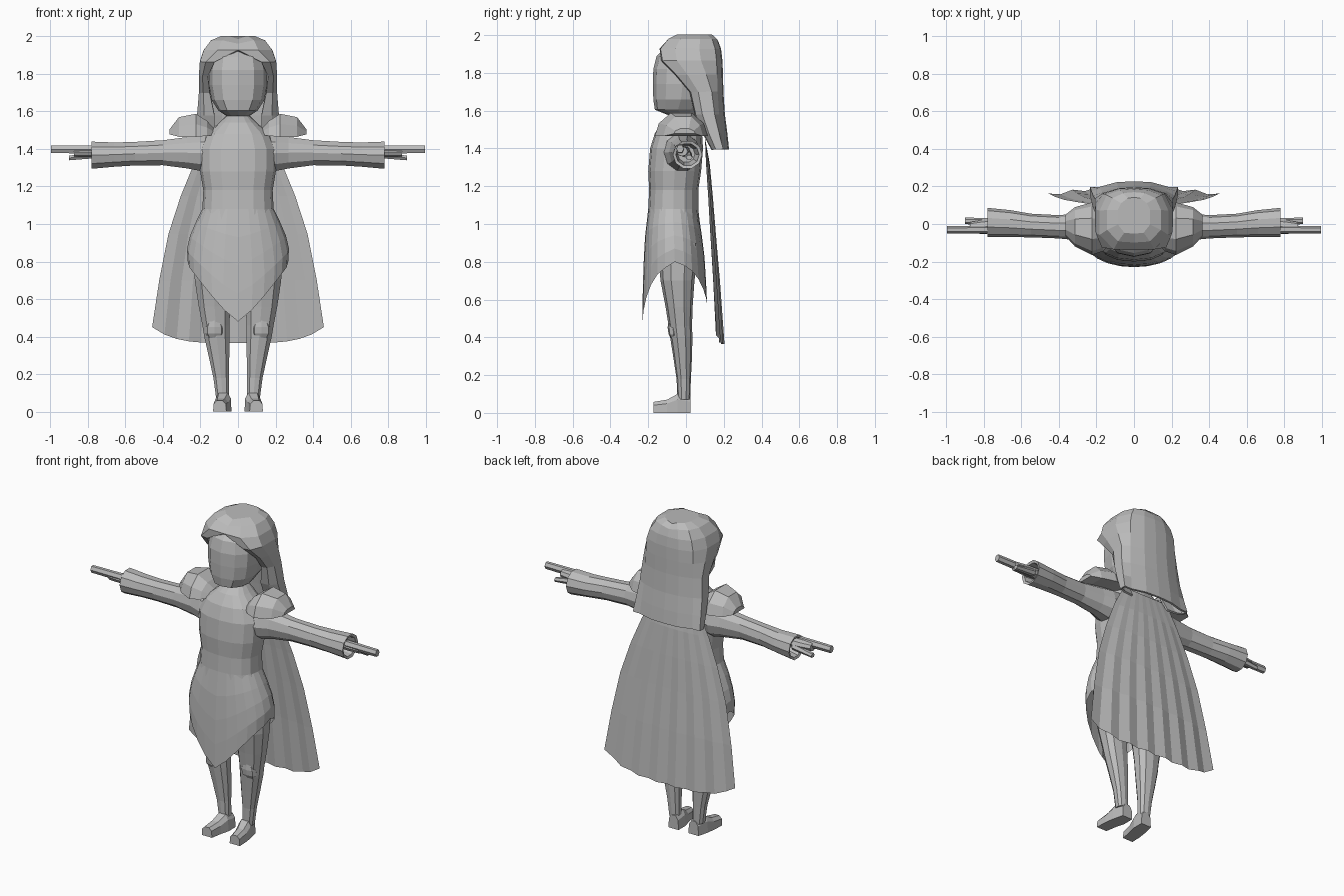
import bpy, bmesh, math
from mathutils import Vector

grey = bpy.data.materials.new("plain_grey")
grey.diffuse_color = (0.50, 0.50, 0.50, 1)


def loft(name, rows, closed=True, caps=(True, True), side=1, thick=0):
    """Skin a list of point rows; side=-1 mirrors in x."""
    bm = bmesh.new()
    vr = [[bm.verts.new((p[0] * side, p[1], p[2])) for p in r] for r in rows]
    n = len(rows[0])
    for a, b in zip(vr, vr[1:]):
        for i in range(n if closed else n - 1):
            j = (i + 1) % n
            bm.faces.new((a[i], a[j], b[j], b[i]))
    for use, r in zip(caps, (vr[0], vr[-1])):
        if use:
            bm.faces.new(r)
    bmesh.ops.remove_doubles(bm, verts=bm.verts, dist=0.0005)
    bmesh.ops.recalc_face_normals(bm, faces=bm.faces)
    me = bpy.data.meshes.new(name)
    bm.to_mesh(me)
    bm.free()
    me.materials.append(grey)
    ob = bpy.data.objects.new(name, me)
    bpy.context.collection.objects.link(ob)
    if thick:
        m = ob.modifiers.new("thickness", 'SOLIDIFY')
        m.thickness, m.offset = thick, 0
    return ob


def spow(v, e):
    return math.copysign(abs(v) ** e, v)


def ring(z, rx, yf, yb, cx=0, n=12, e=0.85):
    """Horizontal rounded ring between front yf and back yb."""
    cy, ry = (yf + yb) / 2, (yb - yf) / 2
    out = []
    for i in range(n):
        t = math.tau * i / n
        out.append((cx + rx * spow(math.sin(t), e), cy - ry * spow(math.cos(t), e), z))
    return out


def xring(x, cy, cz, ry, rz, n=10):
    """Ring across the x axis, for arms and fingers."""
    return [(x, cy + ry * math.cos(math.tau * i / n), cz + rz * math.sin(math.tau * i / n))
            for i in range(n)]


# Head and neck
loft("head", [ring(*r) for r in (
    (1.575, .06, -.09, .05), (1.605, .105, -.165, .08), (1.66, .14, -.173, .12),
    (1.74, .155, -.175, .14), (1.82, .155, -.173, .15), (1.89, .14, -.155, .14),
    (1.94, .09, -.10, .1))])
loft("neck", [ring(1.50, .06, -.07, .05), ring(1.62, .05, -.05, .04)])

# Long hair: open around the face, closed over the crown, parted in the middle
rows = []
for z, rx, xin, yf, yb in ((1.998, .085, 0, -.05, .14), (1.975, .14, 0, -.095, .165),
                           (1.925, .178, 0, -.135, .18), (1.865, .198, .125, -.125, .187),
                           (1.79, .203, .16, -.05, .19), (1.70, .203, .15, .025, .192),
                           (1.58, .213, .125, .052, .20), (1.48, .222, .125, .095, .213),
                           (1.395, .23, .13, .14, .222)):
    dip = .018 if z > 1.95 else 0
    half = [(xin, yf, z - dip), (xin + (rx - xin) * .6, yf + .005, z),
            (rx, yf + (yb - yf) * .25, z), (rx, yf + (yb - yf) * .65, z),
            (rx * .8, yb - .03, z), (rx * .4, yb - .005, z)]
    rows.append(half + [(0, yb, z - dip * .5)] + [(-x, y, w) for x, y, w in reversed(half)])
loft("hair", rows, closed=False, caps=(True, False), thick=.012)

# Bodice
loft("bodice", [ring(*r, n=16) for r in (
    (1.575, .065, -.08, .05), (1.54, .10, -.125, .07), (1.48, .17, -.165, .085),
    (1.40, .205, -.19, .09), (1.28, .202, -.20, .08), (1.18, .185, -.195, .065),
    (1.08, .19, -.20, .065), (.95, .22, -.21, .08))], caps=(True, False))

# Skirt with a long point in front and a shorter tail behind
rows = []
for k, rx, yf, yb in ((0, .19, -.20, .062), (.25, .225, -.217, .082), (.5, .255, -.225, .098),
                      (.75, .272, -.229, .106), (1, .268, -.23, .112)):
    row = []
    for x, y, z in ring(0, rx, yf, yb, n=24, e=.9):
        s = abs(x) / rx
        drop = .48 + .30 * s ** 1.3 if y < -.05 else .57 + .22 * s ** 1.5
        if s > .97:
            drop = .80
        narrow = 1 - .10 * k * k * (1 - s)
        row.append((x * narrow, y, 1.08 + (drop - 1.08) * k))
    rows.append(row)
loft("skirt", rows, caps=(False, False))

# Cape with soft pleats
rows = []
for z, hw, y0, y1 in ((1.46, .16, .10, .10), (1.32, .235, .125, .105), (1.15, .305, .14, .115),
                      (.95, .37, .155, .125), (.70, .42, .175, .14), (.365, .458, .197, .155)):
    row = []
    for i in range(15):
        t = (i - 7) / 7
        pleat = .007 * (-1) ** i * (1.46 - z)
        hem = .085 * abs(t) ** 4 if z < .5 else 0
        row.append((hw * t, y0 + (y1 - y0) * t * t + pleat, z + hem))
    rows.append(row)
loft("cape", rows, closed=False, caps=(False, False))

# Paired parts
for side, tag in ((1, "left"), (-1, "right")):
    # Sleeve with a hollow cuff
    loft(tag + "_sleeve", [xring(*r) for r in (
        (.13, -.03, 1.385, .10, .10), (.20, -.02, 1.378, .095, .10), (.27, -.015, 1.38, .075, .088),
        (.40, -.015, 1.38, .062, .070), (.55, -.008, 1.375, .063, .066),
        (.66, .002, 1.37, .072, .068), (.78, .008, 1.367, .078, .076),
        (.775, .008, 1.367, .062, .060), (.68, .002, 1.37, .045, .045))], side=side)

    # Hand: palm, long fingers and thumb
    loft(tag + "_palm", [xring(*r, n=8) for r in (
        (.68, -.01, 1.385, .035, .03), (.80, -.015, 1.385, .038, .028),
        (.875, -.02, 1.385, .03, .026))], side=side)
    loft(tag + "_fingers", [xring(*r, n=6) for r in (
        (.78, -.03, 1.398, .022, .025), (.998, -.031, 1.398, .020, .023))], side=side)
    loft(tag + "_thumb", [xring(*r, n=6) for r in (
        (.76, .01, 1.37, .022, .022), (.90, .017, 1.352, .017, .014))], side=side)

    # Shoulder guard: an arched pad drooping outward
    rows = []
    for x, yf, yb, lo, hi in ((.12, -.10, .08, 1.475, 1.50), (.165, -.145, .10, 1.47, 1.55),
                              (.225, -.165, .115, 1.465, 1.588), (.315, -.12, .09, 1.465, 1.57),
                              (.365, -.065, .05, 1.478, 1.505)):
        cy, ry = (yf + yb) / 2, (yb - yf) / 2
        rows.append([(x, cy + ry * u, lo + (hi - lo) * v)
                     for u, v in ((-1, 0), (-.85, .55), (-.4, 1), (.4, 1), (.85, .55), (1, 0))])
    loft(tag + "_shoulder_guard", rows, side=side)

    # Leg
    loft(tag + "_leg", [ring(z, rx, yf, yb, cx, n=10) for z, rx, yf, yb, cx in (
        (.90, .115, -.15, .07, .125), (.70, .107, -.135, .045, .128), (.56, .088, -.108, .035, .125),
        (.46, .075, -.092, .032, .118), (.40, .070, -.084, .034, .113), (.30, .058, -.068, .032, .102),
        (.18, .043, -.050, .026, .090), (.07, .036, -.045, .022, .082))], side=side)

    # Kneecap
    loft(tag + "_knee", [ring(z, rx, yf, -.04, .125, n=8) for z, rx, yf in (
        (.385, .03, -.075), (.415, .05, -.092), (.45, .05, -.097), (.49, .03, -.095))], side=side)

    # Foot: sections from heel to toe, turned slightly outward
    rows = []
    for y, xa, xb, top in ((.025, .035, .105, .085), (-.045, .035, .122, .10),
                           (-.10, .05, .13, .07), (-.172, .062, .133, .058)):
        rows.append([(xa, y, 0), (xb, y, 0), (xb - .003, y, top * .7),
                     (xb - .02, y, top), (xa + .02, y, top), (xa + .003, y, top * .7)])
    loft(tag + "_foot", rows, side=side)
